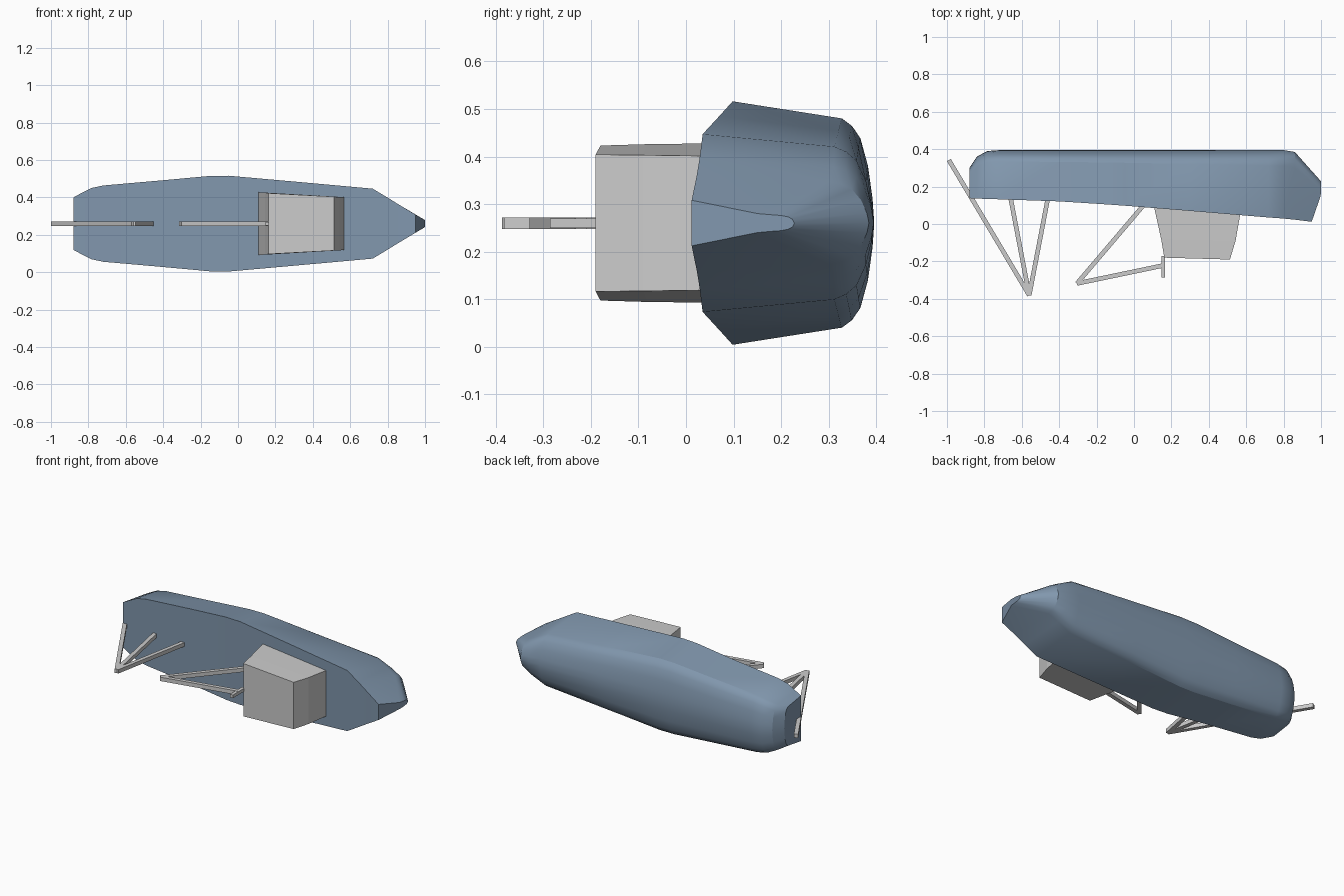
import bpy, bmesh, math
from mathutils import Vector

if "Cube" in bpy.data.objects:
    bpy.data.objects.remove(bpy.data.objects["Cube"])

ZC = 0.26  # centre plane; the vessel lies on its side with the deck facing -y


def make_object(name, rings, material=None, smooth=False):
    """Loft closed rings into a capped solid."""
    bm = bmesh.new()
    loops = [[bm.verts.new(p) for p in ring] for ring in rings]
    for a, b in zip(loops, loops[1:]):
        n = len(a)
        for i in range(n):
            j = (i + 1) % n
            bm.faces.new((a[i], a[j], b[j], b[i]))
    bm.faces.new(loops[0])
    bm.faces.new(loops[-1])
    bmesh.ops.recalc_face_normals(bm, faces=bm.faces[:])
    mesh = bpy.data.meshes.new(name)
    bm.to_mesh(mesh)
    bm.free()
    obj = bpy.data.objects.new(name, mesh)
    bpy.context.collection.objects.link(obj)
    if material:
        mesh.materials.append(material)
    if smooth:
        bpy.ops.object.select_all(action='DESELECT')
        obj.select_set(True)
        bpy.context.view_layer.objects.active = obj
        bpy.ops.object.shade_smooth_by_angle(angle=math.radians(25))
    return obj


def mirrored(half):
    """Half section (x, y, half width) ending on the keel -> full ring."""
    return ([(x, y, ZC + h) for x, y, h in half]
            + [(x, y, ZC - h) for x, y, h in reversed(half[:-1])])


blue = bpy.data.materials.new("slate_blue")
blue.diffuse_color = (0.22, 0.31, 0.42, 1)
blue.use_nodes = True
blue.node_tree.nodes["Principled BSDF"].inputs["Base Color"].default_value = blue.diffuse_color

# Hull: rounded section scaled by half beam, deck level and keel level
section = [(1, 0), (0.86, 0.77), (0.8, 0.84), (0.7, 0.9), (0.47, 0.955), (0.2, 0.988), (0, 1)]
stations = [  # x, half beam, deck y, keel y
    (-0.88, 0.14, 0.138, 0.30), (-0.84, 0.162, 0.136, 0.36),
    (-0.785, 0.19, 0.134, 0.39), (-0.72, 0.204, 0.132, 0.395),
    (-0.4, 0.232, 0.121, 0.395), (-0.15, 0.255, 0.105, 0.396),
    (-0.05, 0.256, 0.098, 0.396), (0.3, 0.225, 0.07, 0.396),
    (0.72, 0.187, 0.035, 0.395), (0.8, 0.139, 0.029, 0.395),
    (0.86, 0.102, 0.023, 0.385)]
rings = [mirrored([(x, d + (k - d) * t, b * s) for s, t in section])
         for x, b, d, k in stations]
# Bow stem: narrow raked face
rings.append(mirrored([(0.95, 0.012, 0.048), (0.998, 0.15, 0.02), (1, 0.185, 0.017),
                       (1, 0.20, 0.016), (1, 0.215, 0.013), (1, 0.224, 0.008),
                       (1, 0.228, 0)]))
make_object("hull", rings, blue, smooth=True)


# Deckhouse: tapered box, ends sloping inward away from the deck
def house_ring(xl, yl, xr, yr, hl, hr):
    return [(xl, yl, ZC - hl), (xr, yr, ZC - hr), (xr, yr, ZC + hr), (xl, yl, ZC + hl)]


make_object("deckhouse", [
    house_ring(0.107, 0.092, 0.568, 0.052, 0.168, 0.141),
    house_ring(0.145, -0.08, 0.543, -0.09, 0.166, 0.143),
    house_ring(0.162, -0.18, 0.513, -0.19, 0.163, 0.144)])


# Square spars in the centre plane
def bar(name, a, b, w=0.024):
    a, b = Vector((a[0], a[1], ZC)), Vector((b[0], b[1], ZC))
    side = (b - a).normalized().cross(Vector((0, 0, 1))) * w / 2
    up = Vector((0, 0, w / 2))
    make_object(name, [[p + side + up, p - side + up, p - side - up, p + side - up]
                       for p in (a, b)])


peak = (-0.56, -0.381)
bar("gantry_stern_arm", (-0.99, 0.342), peak)
bar("gantry_leg_rear", (-0.66, 0.14), peak)
bar("gantry_leg_front", (-0.46, 0.14), peak)
crane_tip = (-0.305, -0.318)
bar("crane_strut", crane_tip, (0.055, 0.105))
bar("crane_boom", crane_tip, (0.16, -0.221))
bar("crane_post", (0.156, -0.286), (0.156, -0.17), 0.02)
